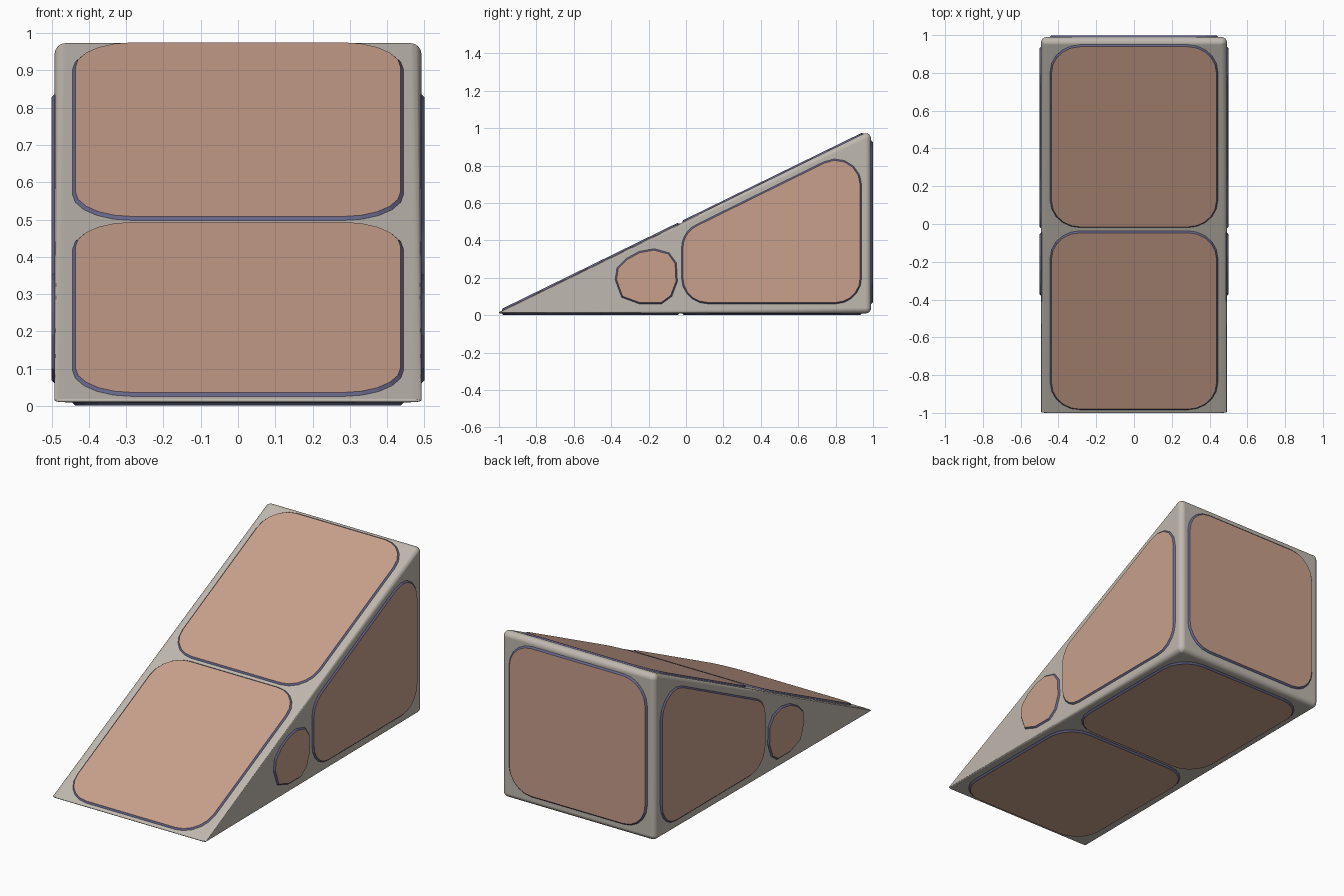
import bpy, bmesh, math
from mathutils import Vector, Matrix

if "Cube" in bpy.data.objects:
    bpy.data.objects.remove(bpy.data.objects["Cube"])


def material(name, rgb):
    m = bpy.data.materials.new(name)
    m.diffuse_color = (*rgb, 1)
    m.use_nodes = True
    m.node_tree.nodes["Principled BSDF"].inputs["Base Color"].default_value = m.diffuse_color
    return m


STONE = material("warm_grey", (0.52, 0.48, 0.43))
TAN = material("dusty_tan", (0.58, 0.35, 0.26))
RIM = material("slate_blue", (0.13, 0.13, 0.25))

HALF_W = 0.492                    # body half width
SLOPE, SLOPE_Z = 0.489, 0.507     # ramp plane: z = SLOPE_Z + SLOPE * y
C = 1 / math.hypot(1, SLOPE)
S = SLOPE * C


def add_object(name, bm, mats):
    me = bpy.data.meshes.new(name)
    bm.to_mesh(me)
    bm.free()
    ob = bpy.data.objects.new(name, me)
    bpy.context.collection.objects.link(ob)
    for m in mats:
        me.materials.append(m)
    return ob


# Wedge body: hull around small rounded corners, thin at the front tip
def wedge_body():
    bm = bmesh.new()
    r, t = 0.03, 0.005
    corners = [(0.96, 0.01 + r, r), (0.96, SLOPE_Z + SLOPE * 0.96 - r / C, r), (-0.995, 0.015, t)]
    for side in (-1, 1):
        for y, z, rad in corners:
            mat = (Matrix.Translation((side * (HALF_W - r), y, z))
                   @ Matrix.Diagonal((r, rad, rad, 1)))
            bmesh.ops.create_uvsphere(bm, u_segments=16, v_segments=8, radius=1, matrix=mat)
    hull = bmesh.ops.convex_hull(bm, input=bm.verts[:])
    junk = {g for g in hull["geom_interior"] + hull["geom_unused"]
            if isinstance(g, bmesh.types.BMVert)}
    bmesh.ops.delete(bm, geom=list(junk), context='VERTS')
    bmesh.ops.dissolve_limit(bm, angle_limit=math.radians(1), verts=bm.verts[:], edges=bm.edges[:])
    bmesh.ops.recalc_face_normals(bm, faces=bm.faces[:])
    for f in bm.faces:
        f.smooth = True
    ob = add_object("wedge_body", bm, [STONE])
    ob.modifiers.new("flat_sides", 'WEIGHTED_NORMAL')


# Polygon with each corner replaced by an arc
def rounded(points, radius, seg=5):
    out, n = [], len(points)
    for i in range(n):
        p = Vector(points[i])
        a = (Vector(points[i - 1]) - p).normalized()
        b = (Vector(points[(i + 1) % n]) - p).normalized()
        half = a.angle(b) / 2
        centre = p + (a + b).normalized() * radius / math.sin(half)
        start = p + a * radius / math.tan(half) - centre
        end = p + b * radius / math.tan(half) - centre
        sweep = start.angle(end)
        for k in range(seg + 1):
            f = k / seg
            d = (start * math.sin((1 - f) * sweep) + end * math.sin(f * sweep)) / math.sin(sweep)
            out.append(centre + d)
    return out


def rect(u0, u1, v0, v1):
    return [(u0, v0), (u1, v0), (u1, v1), (u0, v1)]


# Thin plate with a sloped dark rim, lying on the plane spanned by u and v
def panel(name, outline, origin, u, v):
    u, v = Vector(u), Vector(v)
    normal = u.cross(v)
    bm = bmesh.new()
    base = Vector(origin) - normal * 0.001
    face = bm.faces.new([bm.verts.new(base + u * p[0] + v * p[1]) for p in outline])
    face.normal_update()
    if face.normal.dot(normal) < 0:
        face.normal_flip()
    rim = bmesh.ops.inset_individual(bm, faces=[face], thickness=0.009, depth=0.009)["faces"]
    for f in rim:
        f.material_index = 1
    face.material_index = 0
    add_object(name, bm, [TAN, RIM])


wedge_body()

# Ramp and underside panels, front and rear
for label, y0, y1 in (("front", -0.985, -0.035), ("rear", -0.02, 0.95)):
    panel(f"{label}_ramp_panel", rounded(rect(-0.445, 0.445, y0 / C, y1 / C), 0.16),
          (0, 0, SLOPE_Z), (1, 0, 0), (0, C, S))
    panel(f"{label}_underside_panel", rounded(rect(-0.445, 0.445, -min(y1, 0.94), -y0), 0.16),
          (0, 0, 0.009), (1, 0, 0), (0, -1, 0))

# Back panel
panel("back_panel", rounded(rect(-0.445, 0.445, 0.06, 0.935), 0.15),
      (0, 0.991, 0), (-1, 0, 0), (0, 0, 1))

# Side panels, the same on both sides
large = rounded([(-0.025, 0.06), (0.94, 0.06), (0.94, 0.922), (-0.025, 0.447)], 0.14)
small = [(-0.25, 0.06), (-0.13, 0.06), (-0.075, 0.1), (-0.045, 0.18), (-0.05, 0.28), (-0.09, 0.335),
         (-0.17, 0.357), (-0.25, 0.343), (-0.32, 0.305), (-0.37, 0.255), (-0.38, 0.19), (-0.345, 0.095)]
for label, s in (("right", 1), ("left", -1)):
    for size, shape in (("large", large), ("small", small)):
        panel(f"{label}_{size}_side_panel", [(s * p[0], p[1]) for p in shape][::s],
              (s * HALF_W, 0, 0), (0, s, 0), (0, 0, 1))
